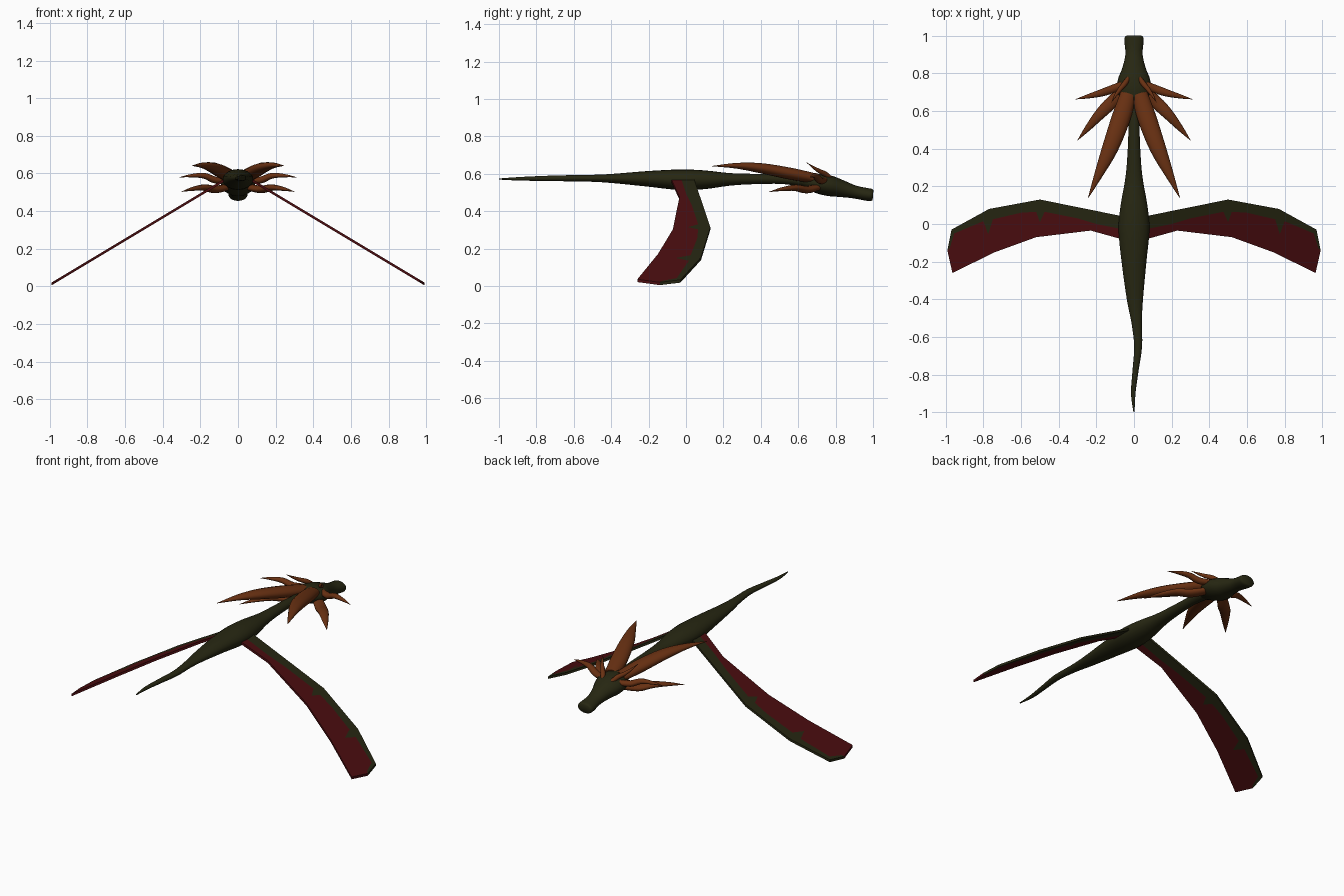
import bpy, bmesh, math
from mathutils import Vector

cube = bpy.data.objects.get("Cube")
if cube:
    bpy.data.objects.remove(cube, do_unlink=True)


def material(name, colour):
    mat = bpy.data.materials.new(name)
    mat.use_nodes = True
    mat.diffuse_color = (*colour, 1)
    mat.node_tree.nodes["Principled BSDF"].inputs["Base Color"].default_value = (*colour, 1)
    return mat


SCALE = material("dark olive", (.02, .02, .006))
HORN = material("horn brown", (.14, .03, .006))
SKIN = material("wing red", (.07, .004, .005))


def finish(name, bm, mat, smooth):
    bmesh.ops.recalc_face_normals(bm, faces=bm.faces)
    mesh = bpy.data.meshes.new(name)
    bm.to_mesh(mesh)
    bm.free()
    mesh.materials.append(mat)
    obj = bpy.data.objects.new(name, mesh)
    bpy.context.collection.objects.link(obj)
    if smooth:
        bpy.ops.object.select_all(action="DESELECT")
        obj.select_set(True)
        bpy.context.view_layer.objects.active = obj
        bpy.ops.object.shade_smooth_by_angle(angle=math.radians(50))
    return obj


def catmull(a, b, c, d, t):
    return .5 * (2*b + (c - a)*t + (2*a - 5*b + 4*c - d)*t*t + (3*b - a - 3*c + d)*t**3)


def loft(name, sections, mat, steps=4, sides=20):
    """Smooth tube through sections of (x, y, z, half width, half height)."""
    s = [sections[0], *sections, sections[-1]]
    rows = []
    for i in range(len(sections) - 1):
        for k in range(steps):
            rows.append([catmull(*q, k / steps) for q in zip(*s[i:i + 4])])
    rows.append(list(sections[-1]))
    points = [Vector(r[:3]) for r in rows]
    bm = bmesh.new()
    rings = []
    for i, r in enumerate(rows):
        tangent = points[min(i + 1, len(rows) - 1)] - points[max(i - 1, 0)]
        side = tangent.cross(Vector((0, 0, 1))).normalized()
        up = side.cross(tangent).normalized()
        w, h = max(r[3], .001), max(r[4], .001)
        rings.append([bm.verts.new(points[i] + side*w*math.cos(a) + up*h*math.sin(a))
                      for a in (math.tau*j/sides for j in range(sides))])
    for a, b in zip(rings, rings[1:]):
        for j in range(sides):
            n = (j + 1) % sides
            bm.faces.new((a[j], a[n], b[n], b[j]))
    bm.faces.new(rings[0])
    bm.faces.new(rings[-1])
    return finish(name, bm, mat, True)


# Body with a swaying tail and a thin neck
loft("body", [
    (0, -1, .572, .003, .003), (-.004, -.9, .573, .012, .009),
    (.008, -.78, .575, .016, .013), (.022, -.65, .576, .021, .016),
    (.014, -.52, .576, .028, .018), (.005, -.4, .575, .043, .024),
    (0, -.2, .573, .066, .042), (0, -.03, .568, .082, .055),
    (0, .1, .568, .071, .05), (0, .23, .57, .048, .034),
    (0, .35, .572, .036, .028), (0, .52, .57, .03, .025),
    (0, .7, .55, .04, .03)], SCALE)

# Head with a blunt snout
loft("head", [
    (0, .6, .565, .028, .02), (0, .65, .557, .06, .038),
    (0, .71, .547, .09, .053), (0, .77, .535, .085, .055),
    (0, .83, .521, .062, .046), (0, .9, .503, .046, .035),
    (0, .96, .491, .05, .034), (0, .99, .487, .05, .033),
    (0, 1, .486, .042, .027)], SCALE)

# Horns: centre line, then widest half width and half height
HORNS = {
    "crown_horn": ([(.03, .69, .575), (.07, .56, .6), (.128, .4, .63),
                    (.185, .27, .643), (.243, .14, .641)], .05, .032),
    "cheek_horn": ([(.05, .71, .53), (.12, .645, .515), (.18, .585, .525),
                    (.245, .51, .517), (.3, .445, .503)], .034, .02),
    "temple_horn": ([(.05, .745, .565), (.12, .715, .565), (.18, .695, .588),
                     (.25, .677, .588), (.31, .663, .58)], .022, .018),
    "brow_horn": ([(.03, .775, .575), (.05, .745, .598), (.075, .715, .613),
                   (.1, .68, .635), (.12, .645, .66)], .014, .014),
}
TAPER = (.85, 1, .85, .48, .03)

# Wing outline, split along the ragged edge of the membrane
LEADING = [(.05, .04), (.08, .045), (.5, .13), (.77, .08), (.97, -.03), (.992, -.14)]
RAGGED = [(.98, -.13), (.955, -.05), (.8, .015), (.775, -.055), (.75, .025), (.6, .06),
          (.52, .065), (.5, .01), (.475, .065), (.3, .03), (.2, 0), (.05, -.03)]
TRAILING = [(.05, -.085), (.23, -.035), (.52, -.07), (.74, -.15), (.965, -.26), (.992, -.14)]


def sheet(name, outline, mat, sign, thick=.015):
    """Thin panel lying on the downward slope of the wing."""
    bm = bmesh.new()
    low = [bm.verts.new((sign*x, y, .6*(1 - x))) for x, y in outline]
    face = bm.faces.new(low)
    out = bmesh.ops.extrude_face_region(bm, geom=[face])["geom"]
    top = [v for v in out if isinstance(v, bmesh.types.BMVert)]
    bmesh.ops.translate(bm, verts=top, vec=(0, 0, thick))
    bmesh.ops.triangulate(bm, faces=[f for f in bm.faces if len(f.verts) > 4])
    return finish(name, bm, mat, False)


for label, sign in (("left", 1), ("right", -1)):
    for name, (path, w, h) in HORNS.items():
        loft(f"{label}_{name}", [(sign*x, y, z, w*t, h*t)
             for (x, y, z), t in zip(path, TAPER)], HORN, sides=14)
    sheet(f"{label}_wing_arm", LEADING + RAGGED, SCALE, sign)
    sheet(f"{label}_wing_membrane", TRAILING + RAGGED, SKIN, sign)
